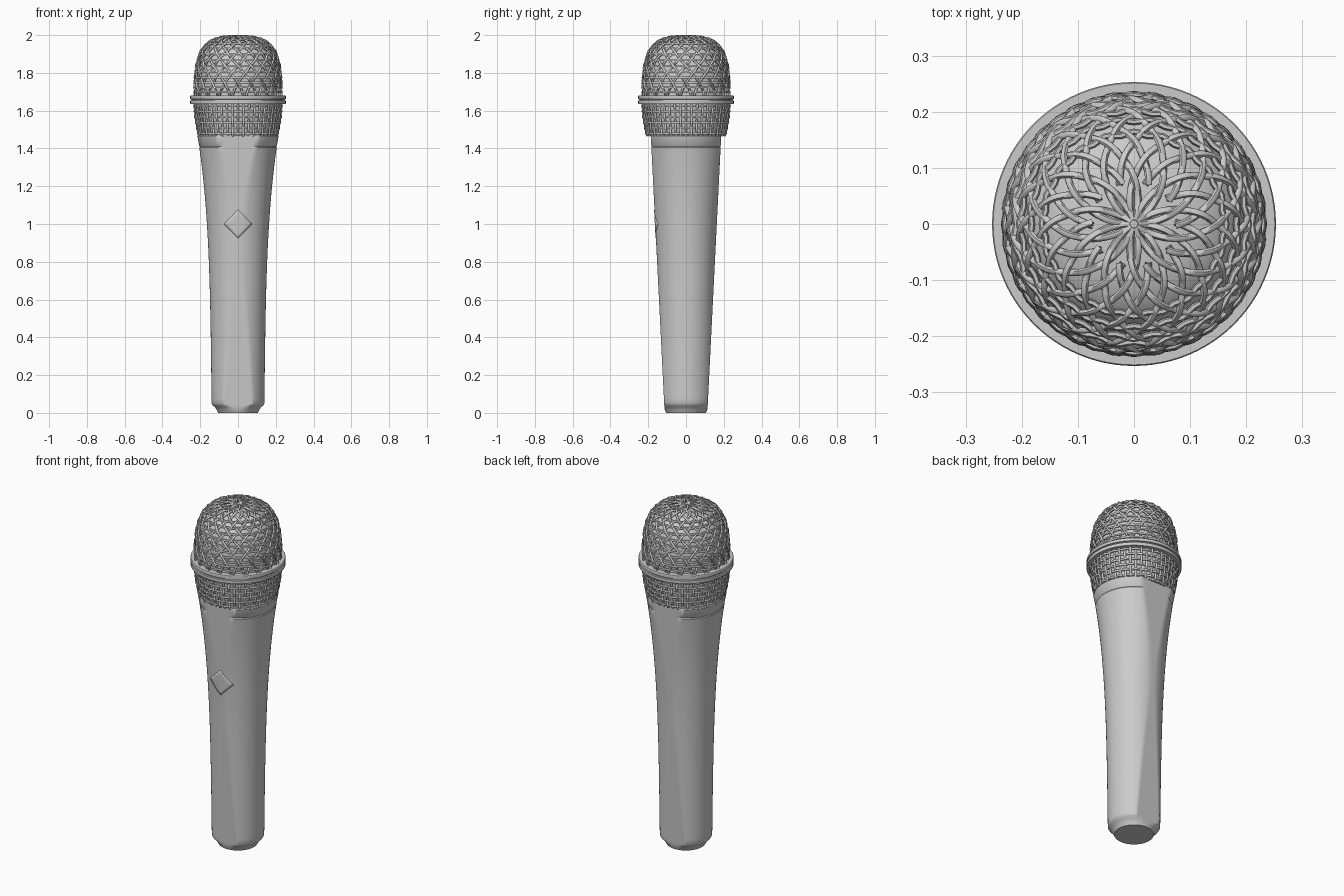
import bpy, bmesh, math
from math import sin, cos, pi

cube = bpy.data.objects.get("Cube")
if cube:
    bpy.data.objects.remove(cube, do_unlink=True)

grey = bpy.data.materials.new("light grey metal")
grey.use_nodes = True
COLOUR = (0.6, 0.6, 0.6, 1)
grey.diffuse_color = COLOUR
grey.node_tree.nodes["Principled BSDF"].inputs["Base Color"].default_value = COLOUR


def add_object(name, data):
    data.materials.append(grey)
    ob = bpy.data.objects.new(name, data)
    bpy.context.collection.objects.link(ob)
    return ob


def smooth(ob, angle):
    bpy.ops.object.select_all(action='DESELECT')
    ob.select_set(True)
    bpy.context.view_layer.objects.active = ob
    bpy.ops.object.shade_smooth_by_angle(angle=math.radians(angle))


def lathe(name, profile, segments=96, limit=None, closed=False):
    """Spin (radius, z) pairs; limit(z) flattens the front and back."""
    bm = bmesh.new()
    rings = []
    for r, z in profile:
        ring = []
        for i in range(segments):
            a = 2 * pi * i / segments
            y = r * sin(a)
            if limit:
                y = max(-limit(z), min(limit(z), y))
            ring.append(bm.verts.new((r * cos(a), y, z)))
        rings.append(ring)
    pairs = list(zip(rings, rings[1:]))
    if closed:
        pairs.append((rings[-1], rings[0]))
    else:
        bm.faces.new(rings[0])
        bm.faces.new(rings[-1])
    for low, high in pairs:
        for i in range(segments):
            j = (i + 1) % segments
            bm.faces.new((low[i], low[j], high[j], high[i]))
    bmesh.ops.recalc_face_normals(bm, faces=bm.faces)
    me = bpy.data.meshes.new(name)
    bm.to_mesh(me)
    bm.free()
    ob = add_object(name, me)
    smooth(ob, 30)
    return ob


def wires(name, paths, thickness):
    """Round wires along (points, cyclic) paths, turned into one mesh."""
    cu = bpy.data.curves.new(name + "_path", 'CURVE')
    cu.dimensions = '3D'
    cu.bevel_depth = thickness
    cu.bevel_resolution = 1
    for points, cyclic in paths:
        sp = cu.splines.new('POLY')
        sp.points.add(len(points) - 1)
        for p, co in zip(sp.points, points):
            p.co = (*co, 1)
        sp.use_cyclic_u = cyclic
    helper = bpy.data.objects.new(name + "_path", cu)
    bpy.context.collection.objects.link(helper)
    bpy.context.view_layer.update()
    me = bpy.data.meshes.new_from_object(
        helper.evaluated_get(bpy.context.evaluated_depsgraph_get()))
    bpy.data.objects.remove(helper, do_unlink=True)
    me.materials.clear()
    smooth(add_object(name, me), 60)


# Handle: flared grip with flattened front and back near the base
def grip_radius(z):
    return 0.139 + 0.012 * z + 0.0135 * z ** 3.8


def flat_limit(z):
    return 0.113 + 0.05 * z


SEAM, RIM = 1.41, 1.47
grip = [(0.105, 0), (0.112, 0.015), (0.122, 0.03), (0.134, 0.04)]
grip += [(grip_radius(z), z) for z in [0.05 + (SEAM - 0.055) * i / 50 for i in range(51)]]
grip += [(grip_radius(SEAM) - 0.004, SEAM), (grip_radius(SEAM), SEAM + 0.005),
         (grip_radius(RIM), RIM - 0.005), (grip_radius(RIM) - 0.004, RIM), (0.19, RIM)]
lathe("handle", grip, limit=flat_limit)

# Diamond badge: thin plate wrapped on the front of the grip
bm = bmesh.new()
bmesh.ops.create_grid(bm, x_segments=8, y_segments=8, size=0.053)
for v in bm.verts:
    x = (v.co.x - v.co.y) * math.sqrt(0.5)
    z = 1.0 + (v.co.x + v.co.y) * math.sqrt(0.5)
    y = min(math.sqrt(grip_radius(z) ** 2 - x * x), flat_limit(z))
    v.co = (x, -y - 0.002, z)
bmesh.ops.recalc_face_normals(bm, faces=bm.faces)
if sum(f.normal.y for f in bm.faces) > 0:
    bmesh.ops.reverse_faces(bm, faces=bm.faces)
me = bpy.data.meshes.new("badge")
bm.to_mesh(me)
bm.free()
badge = add_object("badge", me)
badge.modifiers.new("thickness", 'SOLIDIFY').thickness = 0.004
smooth(badge, 30)

# Collar band around the grille, with a groove
lathe("collar", [(0.22, 1.635), (0.251, 1.635), (0.253, 1.638), (0.253, 1.653),
                 (0.246, 1.655), (0.246, 1.660), (0.253, 1.662), (0.253, 1.677),
                 (0.251, 1.68), (0.22, 1.68)], closed=True)

# Grille dome: blunt rounded shape, phi measured from the top
BASE, WIDE, TALL, POWER = 1.66, 0.229, 0.332, 3.3


def dome(phi, offset=0.0):
    s, c = abs(sin(phi)), abs(cos(phi))
    d = ((s / WIDE) ** POWER + (c / TALL) ** POWER) ** (-1 / POWER) + offset
    return d * s, BASE + d * c


lathe("grille_lining", [dome(pi / 2 * (1 - i / 30), -0.01) for i in range(30)])

# Dome wires: two woven families of spirals, easing to upright at the sides
COUNT, TWIST = 20, 1.7
paths = []
for hand in (1, -1):
    for k in range(COUNT):
        start = 0.02 if k % 2 == 0 else 0.22
        points = []
        for i in range(71):
            phi = start + (pi / 2 - start) * i / 70
            turn = TWIST * sin(phi) ** 1.2
            r, z = dome(phi, 0.003 * hand * cos(turn * COUNT))
            a = 2 * pi * k / COUNT + hand * turn
            points.append((r * cos(a), r * sin(a), z))
        paths.append((points, False))
wires("dome_spiral_wires", paths, 0.0062)


def hoop(r, z, columns, phase, wave=0.003):
    points = []
    for i in range(columns * 3):
        a = 2 * pi * i / (columns * 3)
        q = r + wave * phase * cos(a * columns / 2)
        points.append((q * cos(a), q * sin(a), z))
    return points, True


# Dome hoops around the sides
paths = []
for j in range(10):
    r, z = dome(0.5 + 0.1 * j)
    paths.append(hoop(r, z, 2 * COUNT, (-1) ** j))
wires("dome_hoops", paths, 0.0055)

# Lower grille: tapering basket of upright wires and hoops
COLUMNS, ROWS, LOW, HIGH = 48, 6, 1.465, 1.64


def basket(t):
    return 0.206 + 0.023 * sin(t * pi / 2), LOW + (HIGH - LOW) * t


lathe("basket_lining", [(r - 0.009, z) for r, z in (basket(i / 8) for i in range(9))])
paths = []
for j in range(ROWS):
    r, z = basket((j + 0.5) / ROWS)
    paths.append(hoop(r, z, COLUMNS, (-1) ** j))
for k in range(COLUMNS):
    a = 2 * pi * k / COLUMNS
    points = []
    for i in range(ROWS * 4 + 1):
        t = i / (ROWS * 4)
        r, z = basket(t)
        r -= 0.003 * (-1) ** k * cos(pi * (t * ROWS - 0.5))
        points.append((r * cos(a), r * sin(a), z))
    paths.append((points, False))
wires("basket_wires", paths, 0.006)
